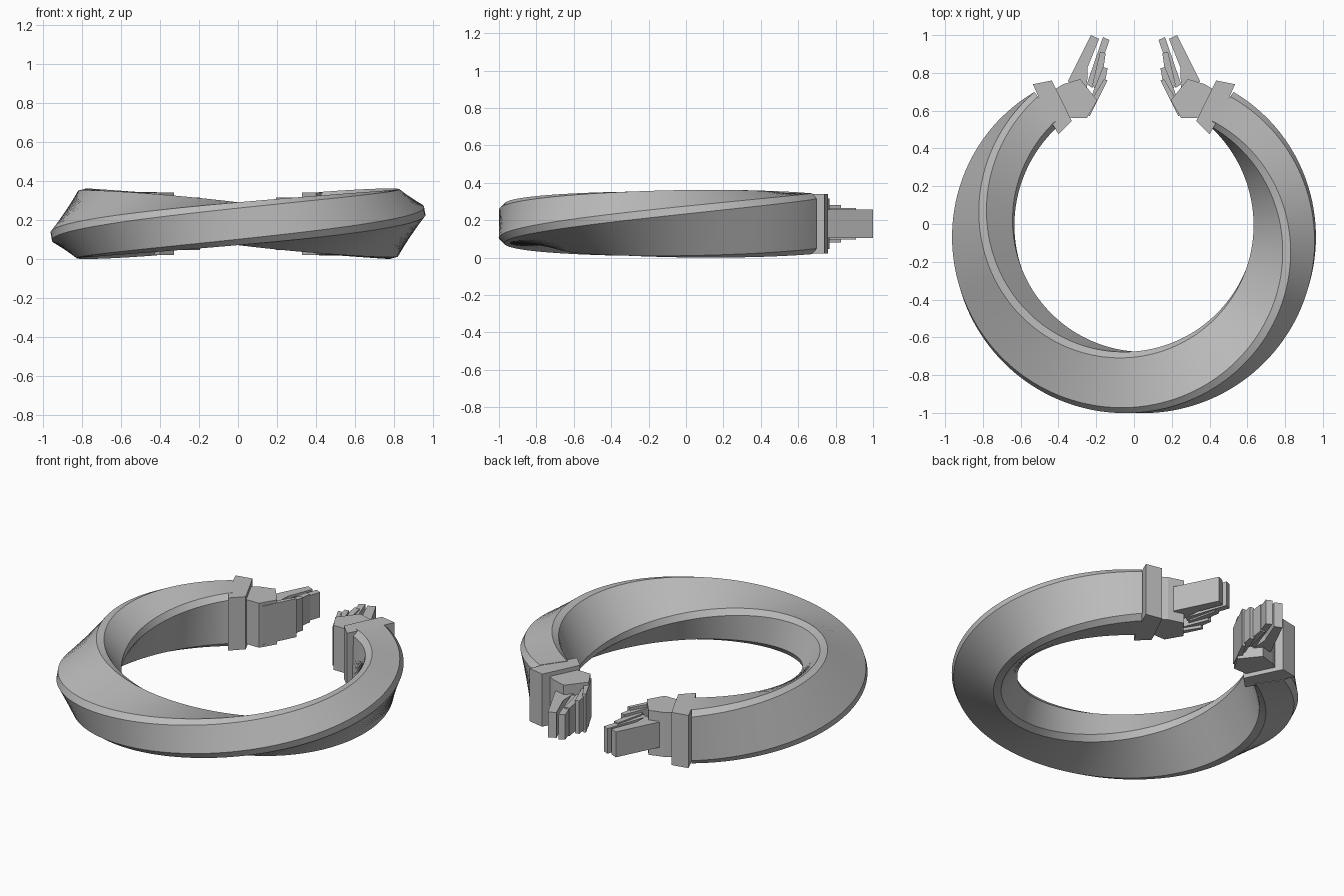
import bpy, bmesh, math
from mathutils import Vector

if "Cube" in bpy.data.objects:
    bpy.data.objects.remove(bpy.data.objects["Cube"], do_unlink=True)

GREY = (0.5, 0.5, 0.5, 1.0)
metal = bpy.data.materials.new("plain_grey")
metal.use_nodes = True
metal.diffuse_color = GREY
metal.node_tree.nodes["Principled BSDF"].inputs["Base Color"].default_value = GREY

MID_Z = 0.181


def finish(name, bm):
    """Turn a bmesh into a named grey object."""
    bmesh.ops.recalc_face_normals(bm, faces=bm.faces[:])
    mesh = bpy.data.meshes.new(name)
    bm.to_mesh(mesh)
    bm.free()
    mesh.materials.append(metal)
    obj = bpy.data.objects.new(name, mesh)
    bpy.context.collection.objects.link(obj)
    return obj


def prism(name, outline, half_height):
    """Upright prism from a plan outline, centred on the middle height."""
    bm = bmesh.new()
    verts = [bm.verts.new((x, y, MID_Z - half_height)) for x, y in outline]
    face = bm.faces.new(verts)
    top = bmesh.ops.extrude_face_region(bm, geom=[face])["geom"]
    moved = [g for g in top if isinstance(g, bmesh.types.BMVert)]
    bmesh.ops.translate(bm, verts=moved, vec=(0, 0, 2 * half_height))
    return finish(name, bm)


def twisted_band():
    """Open ring: a chamfered rectangle that turns as it sweeps."""
    radius, centre_y, steps = 0.7975, -0.04, 128
    end, twist = math.radians(144.5), math.radians(90)
    a, b, c = 0.1625, 0.11, 0.03
    quarter = [(a, b - c), (a - c, b)]
    section = quarter + [(-u, v) for u, v in reversed(quarter)]
    section += [(-u, -v) for u, v in section]
    bm = bmesh.new()
    rings = []
    for i in range(steps + 1):
        f = 2 * i / steps - 1
        t, turn = f * end, f * twist
        out = Vector((math.sin(t), -math.cos(t), 0))
        ring = []
        for u, v in section:
            r = u * math.cos(turn) - v * math.sin(turn)
            z = u * math.sin(turn) + v * math.cos(turn)
            ring.append(bm.verts.new(out * (radius + r) + Vector((0, centre_y, MID_Z + z))))
        rings.append(ring)
    n = len(section)
    for p, q in zip(rings, rings[1:]):
        for j in range(n):
            k = (j + 1) % n
            bm.faces.new((p[j], p[k], q[k], q[j]))
    bm.faces.new(rings[0])
    bm.faces.new(rings[-1])
    return finish("twisted_band", bm)


band = twisted_band()
bpy.ops.object.select_all(action="DESELECT")
band.select_set(True)
bpy.context.view_layer.objects.active = band
bpy.ops.object.shade_smooth_by_angle(angle=math.radians(30))

# Plan outlines and half heights of the end pieces on the +x side
PARTS = {
    "collar": ([(.535, .74), (.435, .76), (.38, .65), (.33, .545), (.40, .475), (.475, .605)], .16),
    "head": ([(.44, .70), (.375, .74), (.285, .767), (.195, .655), (.25, .56), (.33, .56), (.40, .60)], .135),
    "outer_jaw": ([(.35, .755), (.228, 1.0), (.185, .98), (.245, .83), (.25, .70)], .077),
    "inner_jaw": ([(.25, .74), (.164, .99), (.13, .974), (.19, .80), (.22, .72)], .076),
    "jaw_step": ([(.22, .74), (.18, .91), (.15, .905), (.165, .80), (.20, .70)], .085),
    "cheek_plate": ([(.165, .83), (.14, .825), (.155, .74), (.22, .60), (.24, .64)], .10),
    "lower_plate": ([(.16, .765), (.14, .76), (.235, .57), (.26, .60)], .117),
}
for side, sign in (("left", 1), ("right", -1)):
    for part, (outline, half) in PARTS.items():
        prism(f"{side}_{part}", [(sign * x, y) for x, y in outline], half)
